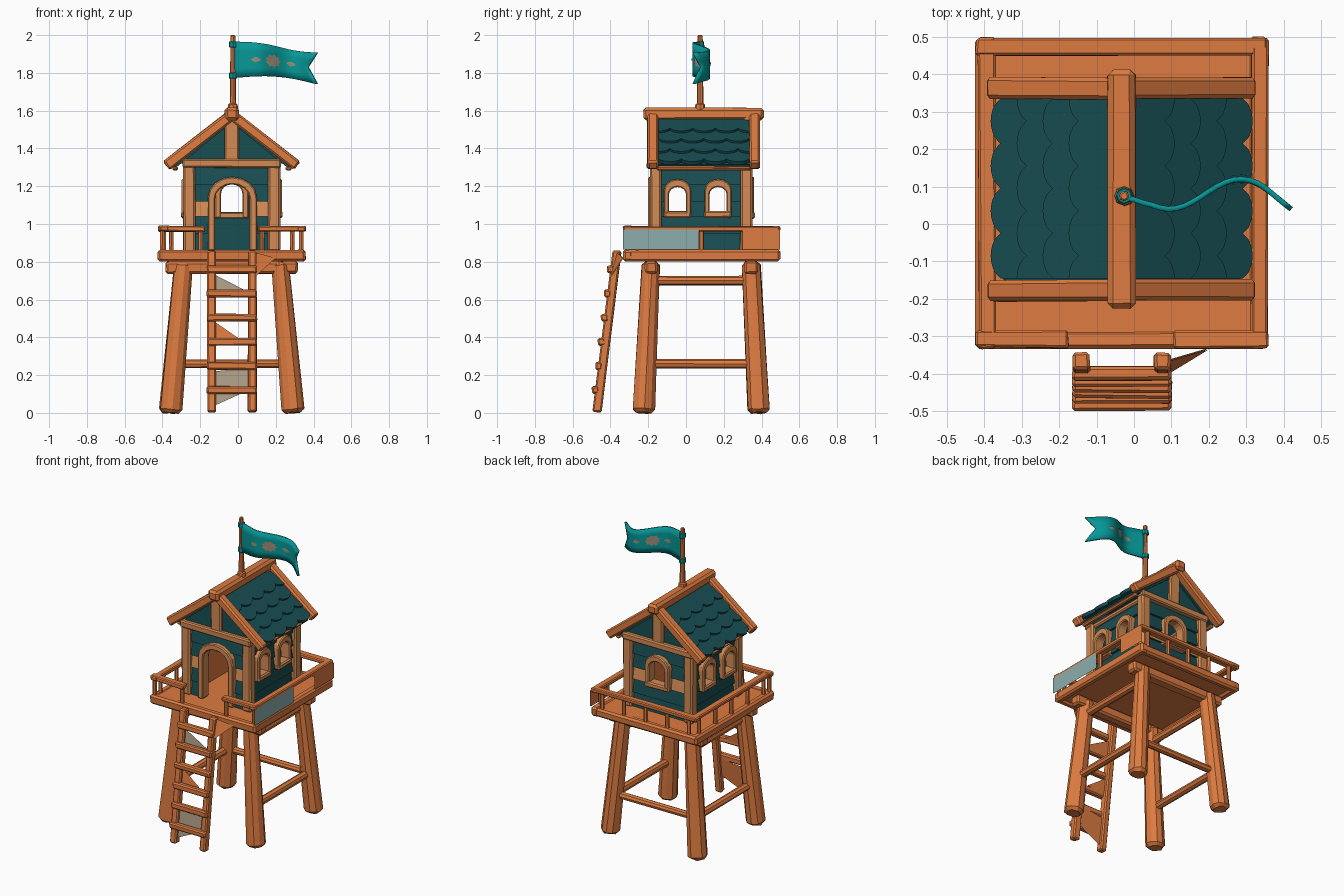
import bpy, bmesh, math, random
from mathutils import Matrix, Vector

random.seed(4)
if "Cube" in bpy.data.objects:
    bpy.data.objects.remove(bpy.data.objects["Cube"])


def material(name, r, g, b):
    m = bpy.data.materials.new(name)
    m.use_nodes = True
    m.diffuse_color = (r, g, b, 1)
    m.node_tree.nodes["Principled BSDF"].inputs["Base Color"].default_value = (r, g, b, 1)
    return m


WOOD = material("orange wood", 0.73, 0.2, 0.052)
TAN = material("tan wood", 0.66, 0.26, 0.09)
TEAL = material("dark teal paint", 0.009, 0.076, 0.085)
CLOTH = material("flag teal", 0.002, 0.31, 0.31)
EMBLEM = material("emblem tan", 0.34, 0.27, 0.19)
PALE = material("pale teal panel", 0.27, 0.42, 0.42)
GREY = material("grey tan panel", 0.42, 0.34, 0.24)
UP = Vector((0, 0, 1))
CX, CY = -0.033, 0.08          # centre of the hut


def finish(name, bm, mat, bevel=0.0, recalc=True):
    if recalc:
        bmesh.ops.recalc_face_normals(bm, faces=bm.faces)
    me = bpy.data.meshes.new(name)
    bm.to_mesh(me)
    bm.free()
    me.materials.append(mat)
    ob = bpy.data.objects.new(name, me)
    bpy.context.collection.objects.link(ob)
    if bevel:
        mod = ob.modifiers.new("worn edges", "BEVEL")
        mod.width, mod.segments = bevel, 1
        mod.limit_method, mod.angle_limit = "ANGLE", math.radians(60)
    return ob


def jitter(bm, amount):
    for v in bm.verts:
        v.co += Vector([random.uniform(-amount, amount) for _ in range(3)])


def log(name, p, q, r1, r2=None, mat=WOOD, sides=8, bevel=0.008):
    p, q = Vector(p), Vector(q)
    bm = bmesh.new()
    rot = (q - p).to_track_quat("Z", "Y").to_matrix().to_4x4()
    bmesh.ops.create_cone(bm, cap_ends=True, segments=sides, radius1=r1, radius2=r2 or r1,
                          depth=(q - p).length, matrix=Matrix.Translation((p + q) / 2) @ rot)
    jitter(bm, r1 * 0.06)
    return finish(name, bm, mat, bevel)


def basis(x, y, z, origin):
    m = Matrix((x, y, z)).transposed().to_4x4()
    m.translation = origin
    return m


def beam(name, p, q, w, h, mat=WOOD, bevel=0.008):
    """Squared timber from p to q, w wide and h high."""
    p, q = Vector(p), Vector(q)
    d = (q - p).normalized()
    side = d.cross(UP).normalized() if abs(d.z) < 0.99 else Vector((1, 0, 0))
    m = basis(side, d, side.cross(d), (p + q) / 2)
    bm = bmesh.new()
    bmesh.ops.create_cube(bm, size=1, matrix=m @ Matrix.Diagonal((w, (q - p).length, h, 1)))
    jitter(bm, 0.003)
    return finish(name, bm, mat, bevel)


def prism(name, pts, depth, m, mat, bevel=0.0):
    """Outline in local XY, thickened evenly along local Z."""
    bm = bmesh.new()
    lo = [bm.verts.new(m @ Vector((x, y, -depth / 2))) for x, y in pts]
    hi = [bm.verts.new(m @ Vector((x, y, depth / 2))) for x, y in pts]
    bm.faces.new(lo[::-1])
    bm.faces.new(hi)
    for i in range(len(pts)):
        j = (i + 1) % len(pts)
        bm.faces.new((lo[i], lo[j], hi[j], hi[i]))
    return finish(name, bm, mat, bevel)


def panel(name, pts, outer, outward):
    """Thin plate with its own colour outside and bare wood inside."""
    for mat, off in ((outer, 0.002), (WOOD, -0.002)):
        bm = bmesh.new()
        face = bm.faces.new([bm.verts.new(Vector(p) + Vector(outward) * off) for p in pts])
        face.normal_update()
        if face.normal.dot(Vector(outward)) * off < 0:
            face.normal_flip()
        finish(name, bm, mat, recalc=False)


def arch(c, hw, z0, z1):
    rise = hw * 0.85
    top = [(c - hw * math.cos(math.pi * i / 8), z1 - rise + rise * math.sin(math.pi * i / 8)) for i in range(9)]
    return [(c - hw, z0)] + top + [(c + hw, z0)]


# Legs, braces and joists
FX, FY, TX, TY = 0.325, 0.305, 0.255, 0.265
for sx in (-1, 1):
    for sy in (-1, 1):
        log("leg", (CX + sx * FX, CY + sy * FY, 0), (CX + sx * TX, CY + sy * TY, 0.8), 0.06, 0.048, sides=10, bevel=0.018)
    for z, k in ((0.26, 0.31), (0.70, 0.27)):
        x = CX + sx * (k - 0.01)
        log("side_brace", (x, CY - k, z), (x, CY + k, z), 0.025)
log("back_brace", (CX - 0.3, CY + 0.29, 0.26), (CX + 0.3, CY + 0.29, 0.26), 0.023)
for y in (CY - 0.265, CY + 0.265):
    beam("joist", (CX - 0.35, y, 0.77), (CX + 0.35, y, 0.77), 0.07, 0.065, bevel=0.012)

# Platform deck with edge boards
X0, X1, Y0, Y1 = -0.423, 0.358, -0.333, 0.498
beam("deck", (CX, Y0 + 0.02, 0.835), (CX, Y1 - 0.02, 0.835), X1 - X0 - 0.04, 0.04)
for y in (Y0 + 0.025, Y1 - 0.025):
    beam("deck_edge", (X0, y, 0.832), (X1, y, 0.832), 0.05, 0.06, bevel=0.012)
for x in (X0 + 0.025, X1 - 0.025):
    beam("deck_edge", (x, Y0, 0.832), (x, Y1, 0.832), 0.05, 0.06, bevel=0.012)

# Railing with posts and side panels
RX0, RX1, RY0, RY1 = X0 + 0.03, X1 - 0.022, Y0 + 0.025, Y1 - 0.025
rails = [((X0, RY0), (-0.175, RY0), 2), ((0.105, RY0), (X1, RY0), 2), ((X0, RY1), (X1, RY1), 5),
         ((RX0, Y0), (RX0, Y1), 5), ((RX1, Y0), (RX1, Y1), 3)]
for a, b, n in rails:
    beam("handrail", (*a, 0.975), (*b, 0.975), 0.045, 0.028, bevel=0.006)
    for i in range(n):
        p = Vector(a).lerp(Vector(b), 0.09 + 0.82 * i / (n - 1))
        log("rail_post", (p.x, p.y, 0.85), (p.x, p.y, 0.965), 0.013, sides=6, bevel=0)
for a, b, mat in ((Y0, 0.07, PALE), (0.3, Y1, WOOD)):
    panel("rail_panel", [(X1, a, 0.865), (X1, a, 0.97), (X1, b, 0.97), (X1, b, 0.865)], mat, (1, 0, 0))

# Ladder
def ladder_y(z):
    return -0.472 + 0.125 * z


for x in (-0.14, 0.075):
    beam("ladder_rail", (x, ladder_y(0.01), 0.005), (x, ladder_y(0.86), 0.86), 0.045, 0.045)
for i in range(6):
    z = 0.12 + 0.128 * i
    beam("ladder_rung", (-0.165, ladder_y(z) - 0.022, z), (0.1, ladder_y(z) - 0.022, z), 0.038, 0.04)
for tri, mat in ((((-0.12, 0.04), (0.055, 0.12), (0.055, 0.24), (-0.12, 0.22)), GREY),
                 (((-0.12, 0.63), (0.055, 0.64), (-0.12, 0.73)), GREY),
                 (((-0.12, 0.38), (0.01, 0.39), (-0.12, 0.48)), WOOD)):
    panel("ladder_back", [(x, ladder_y(z), z) for x, z in tri], mat, (0, -1, 0))
panel("ladder_bracket", [(0.09, -0.4, 0.72), (0.09, -0.365, 0.85), (0.2, Y0, 0.82)], WOOD, (0, -1, 0))

# Clapboard walls with arched openings: direction, distance, half length, openings
WIN = (0.045, 1.065, 1.195, 0.072, 1.238)
BACK_WIN = (0.056, 1.06, 1.21, 0.09, 1.25)
DOOR = (0.092, 0.8, 1.21, 0.13, 1.25)
boards = [0.855, 0.95, 1.04, 1.12, 1.21, 1.31]
walls = [("front", (0, -1, 0), 0.235, 0.225, [(0.003, DOOR)]),
         ("back", (0, 1, 0), 0.235, 0.225, [(0, BACK_WIN)]),
         ("left", (1, 0, 0), 0.22, 0.235, [(-0.125, WIN), (0.09, WIN)]),
         ("right", (-1, 0, 0), 0.22, 0.235, [(0.125, WIN), (-0.09, WIN)])]
for label, n, dist, half, holes in walls:
    n = Vector(n)
    t = UP.cross(n)
    origin = Vector((CX, CY, 0)) + n * dist
    face = basis(t, UP, n, origin)
    outline = [(-0.02, boards[-1]), (-0.02, boards[0])]
    for lo, hi in zip(boards, boards[1:]):
        outline += [(0.018, lo), (0.004, hi)]
    wall = prism(label + "_wall", outline, 2 * half, basis(n, UP, n.cross(UP), origin), TEAL)
    for c, (hw, z0, z1, ow, oz) in holes:
        cutter = prism("cutter", arch(c, hw + 0.008, z0, z1 + 0.006), 0.2, face, TEAL)
        cutter.hide_render = True
        mod = wall.modifiers.new("opening", "BOOLEAN")
        mod.operation, mod.solver, mod.object = "DIFFERENCE", "EXACT", cutter
        bpy.context.view_layer.objects.active = wall
        bpy.ops.object.modifier_apply(modifier=mod.name)
        bpy.data.objects.remove(cutter)
        # Arched frame and sill
        base = z0 - 0.03 if z0 > 1 else 0.86
        trim = arch(c, ow, base, oz) + arch(c, hw, base, z1)[::-1]
        prism(label + "_frame", trim, 0.07, face @ Matrix.Translation((0, 0, 0.01)), TAN, 0.006)
        if z0 > 1:
            beam(label + "_sill", face @ Vector((c - ow, z0 - 0.015, 0.012)),
                 face @ Vector((c + ow, z0 - 0.015, 0.012)), 0.072, 0.035, TAN)
    # Tan belt board on the end walls, bare wood inside the side walls
    wall.data.materials.clear()
    for m in (TEAL, TAN, WOOD):
        wall.data.materials.append(m)
    for p in wall.data.polygons:
        p.material_index = 0
        if n.y and 1.041 < p.center.z < 1.119 and p.normal.dot(n) > 0.5:
            p.material_index = 1
        elif n.x and p.normal.dot(n) < -0.9:
            p.material_index = 2

# Corner posts and wall plates
for sx in (-1, 1):
    for sy in (-1, 1):
        x, y = CX + sx * 0.225, CY + sy * 0.24
        beam("corner_post", (x, y, 0.855), (x, y, 1.32), 0.064, 0.064, TAN, 0.01)
    beam("side_plate", (CX + sx * 0.22, CY - 0.24, 1.305), (CX + sx * 0.22, CY + 0.24, 1.305), 0.05, 0.03, TAN)

# Gables, king posts and barge boards
for sy in (-1, 1):
    y = CY + sy * 0.235
    beam("tie_beam", (CX - 0.26, y + sy * 0.015, 1.32), (CX + 0.26, y + sy * 0.015, 1.32), 0.06, 0.045, TAN)
    prism("gable", [(-0.27, 1.32), (0.27, 1.32), (0, 1.54)], 0.03,
          basis(Vector((1, 0, 0)), UP, Vector((0, -1, 0)), (CX, y, 0)), TEAL)
    beam("king_post", (CX, y + sy * 0.015, 1.33), (CX, y + sy * 0.015, 1.57), 0.08, 0.045, TAN)
    for sx in (-1, 1):
        yb = 0.093 + sy * 0.27
        beam("barge_board", (CX, yb, 1.58), (CX + sx * 0.347, yb, 1.308), 0.058, 0.055, bevel=0.01)
beam("ridge_beam", (CX, -0.225, 1.582), (CX, 0.412, 1.582), 0.075, 0.07, bevel=0.015)

# Roof slabs with overlapping scalloped shingle rows
A = math.atan2(0.265, 0.34)
for s in (-1, 1):
    u = Vector((-s * math.cos(A), 0, math.sin(A)))
    n = Vector((s * math.sin(A), 0, math.cos(A)))
    roof = basis(u.cross(n), u, n, (CX, 0.095, 1.56))
    prism("roof_slab", [(-0.245, -0.4), (0.245, -0.4), (0.245, 0), (-0.245, 0)], 0.025,
          roof @ Matrix.Translation((0, 0, -0.012)), TEAL)
    beam("eave_board", roof @ Vector((-0.25, -0.4, -0.025)), roof @ Vector((0.25, -0.4, -0.025)), 0.03, 0.022)
    for k in range(4):
        length, steps = 0.15, 32
        lower = [(-0.24 + 0.48 * i / steps,
                  -length + 0.03 * (1 - abs(math.sin(math.pi * (4 * i / steps + 0.5 * (k % 2)))) ** 0.6))
                 for i in range(steps + 1)]
        top = -0.27 + 0.088 * k
        m = roof @ Matrix.Translation((0, top, 0.003)) @ Matrix.Rotation(-0.14, 4, "X")
        prism("shingle_row", lower + [(0.24, min(0, -top)), (-0.24, min(0, -top))], 0.02, m, TEAL)

# Flagpole with cloth ties
PX, PY = -0.026, 0.075
log("flagpole", (PX, PY, 1.58), (PX, PY, 2.0), 0.018, 0.013, bevel=0.004)
log("pole_collar", (PX, PY, 1.6), (PX, PY, 1.64), 0.028, 0.024)
for z in (1.785, 1.95):
    log("flag_tie", (PX, PY, z - 0.016), (PX, PY, z + 0.016), 0.022, mat=CLOTH, bevel=0.003)


# Waving swallow-tailed flag
def flag_point(x, v, off=0.0):
    k = x / 0.42
    top = 1.965 - 0.055 * k + 0.008 * math.sin(6 * k)
    low = 1.775 + 0.022 * math.sin(math.pi * k) - 0.035 * k
    y = 0.08 + 0.04 * math.sin(2 * math.pi * (x - 0.19) / 0.38)
    y -= 0.3 * max(0, 0.05 - x) + 0.2 * max(0, x - 0.34)
    return Vector((x, y + off, low + (top - low) * v))


bm = bmesh.new()
COLS, ROWS = 20, 4
grid = []
for i in range(COLS + 1):
    col = []
    for j in range(ROWS + 1):
        v = j / ROWS
        end = 0.42 - 0.05 * (1 - abs(2 * v - 1))
        col.append(bm.verts.new(flag_point(-0.02 + (end + 0.02) * i / COLS, v)))
    grid.append(col)
for i in range(COLS):
    for j in range(ROWS):
        bm.faces.new((grid[i][j], grid[i + 1][j], grid[i + 1][j + 1], grid[i][j + 1]))
flag = finish("flag", bm, CLOTH)
solid = flag.modifiers.new("thickness", "SOLIDIFY")
solid.thickness, solid.offset = 0.014, 0
for p in flag.data.polygons:
    p.use_smooth = True

# Emblem patches on both flag faces: centre, half width, half height, points
for side in (-1, 1):
    for cx, w, h, n in ((0.185, 0.042, 0.22, 9), (0.095, 0.028, 0.085, 4), (0.28, 0.028, 0.085, 4)):
        bm = bmesh.new()
        hub = bm.verts.new(flag_point(cx, 0.5, side * 0.012))
        rim = []
        for i in range(2 * n):
            a, r = math.pi * i / n, 1 if i % 2 == 0 else 0.76
            rim.append(bm.verts.new(flag_point(cx + w * r * math.cos(a), 0.5 + h * r * math.sin(a), side * 0.012)))
        for i in range(2 * n):
            tri = (hub, rim[i], rim[(i + 1) % (2 * n)])
            bm.faces.new(tri if side < 0 else tri[::-1])
        finish("flag_emblem", bm, EMBLEM, recalc=False)
